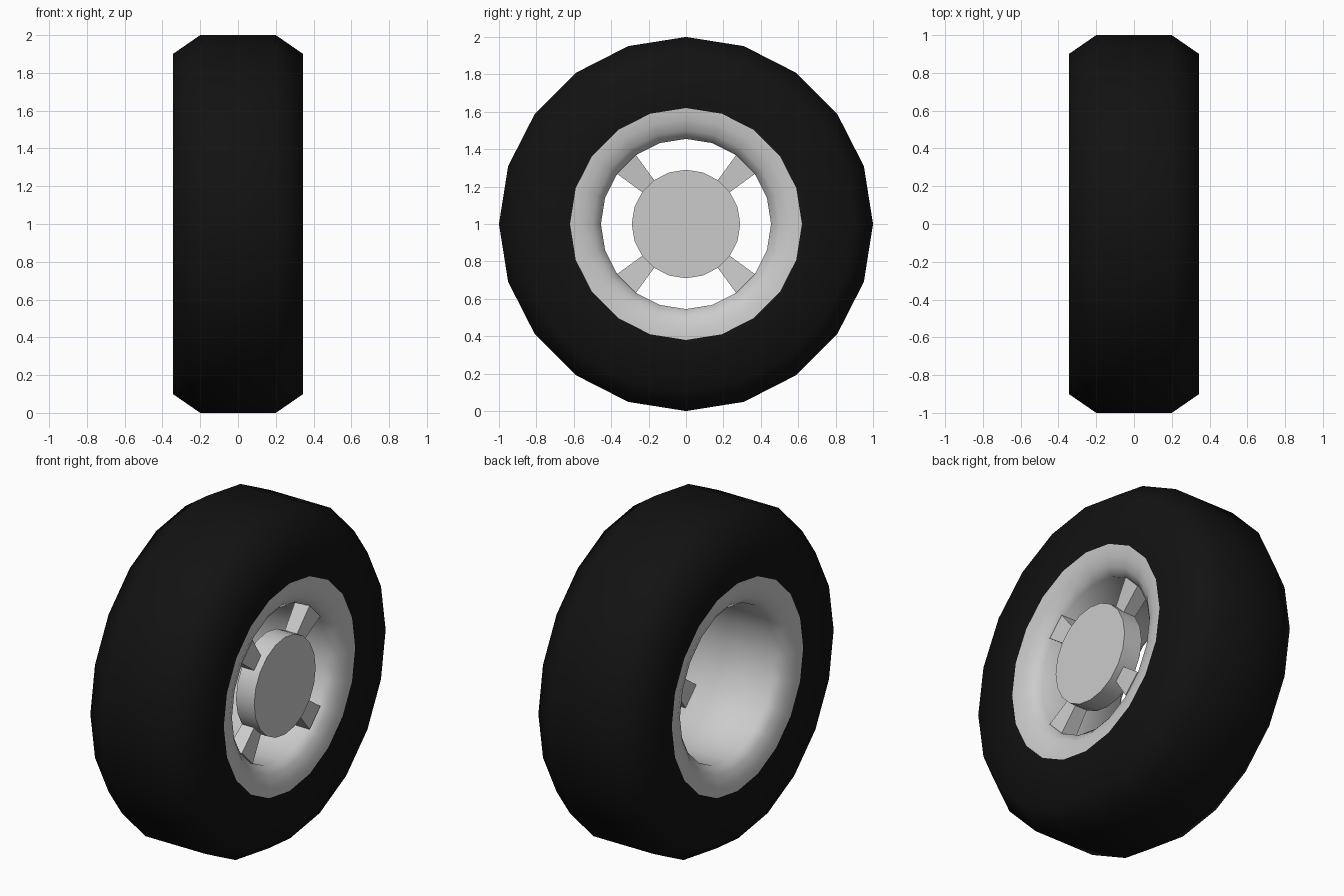
import bpy, bmesh
from math import cos, sin, radians, pi

if "Cube" in bpy.data.objects:
    bpy.data.objects.remove(bpy.data.objects["Cube"])

SIDES = 20
CENTRE_Z = 1.0


def ring_point(x, r, deg):
    a = radians(deg)
    return (x, r * cos(a), CENTRE_Z + r * sin(a))


def finish(name, bm, angle=None):
    mesh = bpy.data.meshes.new(name)
    bm.to_mesh(mesh)
    bm.free()
    obj = bpy.data.objects.new(name, mesh)
    bpy.context.collection.objects.link(obj)
    bpy.ops.object.select_all(action='DESELECT')
    obj.select_set(True)
    bpy.context.view_layer.objects.active = obj
    if angle is None:
        bpy.ops.object.shade_smooth()
    else:
        bpy.ops.object.shade_smooth_by_angle(angle=radians(angle))
    return obj


def lathe(name, profile, angle=None, caps=False):
    """Spin an (x, radius) profile round the x axis."""
    bm = bmesh.new()
    rings = [[bm.verts.new(ring_point(x, r, k * 360 / SIDES)) for k in range(SIDES)]
             for x, r in profile]
    for a, b in zip(rings, rings[1:]):
        for k in range(SIDES):
            n = (k + 1) % SIDES
            bm.faces.new((a[k], a[n], b[n], b[k]))
    if caps:
        bm.faces.new(rings[0][::-1])
        bm.faces.new(rings[-1])
        bmesh.ops.recalc_face_normals(bm, faces=bm.faces)
    return finish(name, bm, angle)


# Tyre shell, bead to bead
tyre = lathe("tyre", [(-0.34, 0.62), (-0.345, 0.9), (-0.2, 1.0),
                      (0.2, 1.0), (0.345, 0.9), (0.34, 0.62)])
rubber = bpy.data.materials.new("black_rubber")
rubber.diffuse_color = (0.006, 0.006, 0.006, 1)
rubber.use_nodes = True
rubber.node_tree.nodes["Principled BSDF"].inputs["Base Color"].default_value = rubber.diffuse_color
tyre.data.materials.append(rubber)

# Rim: flared lips on both sides and an open barrel
half = [(0.34, 0.62), (0.335, 0.56), (0.31, 0.5), (0.27, 0.455)]
lathe("rim", half + [(-x, r) for x, r in reversed(half)], 60)

# Hub disc
lathe("hub", [(0.19, 0.29), (0.31, 0.29)], 40, caps=True)

# Four tapered spokes, each one wheel segment wide
for i in range(4):
    bm = bmesh.new()
    mid = 45 + 90 * i
    corners = [(0.27, 0.285), (0.285, 0.457), (0.19, 0.457), (0.19, 0.285)]
    ends = [[bm.verts.new(ring_point(x, r, mid + d)) for x, r in corners] for d in (-9, 9)]
    bm.faces.new(ends[0])
    bm.faces.new(ends[1][::-1])
    for k in range(4):
        n = (k + 1) % 4
        bm.faces.new((ends[0][n], ends[0][k], ends[1][k], ends[1][n]))
    bmesh.ops.recalc_face_normals(bm, faces=bm.faces)
    finish(f"spoke_{i + 1}", bm, 40)
